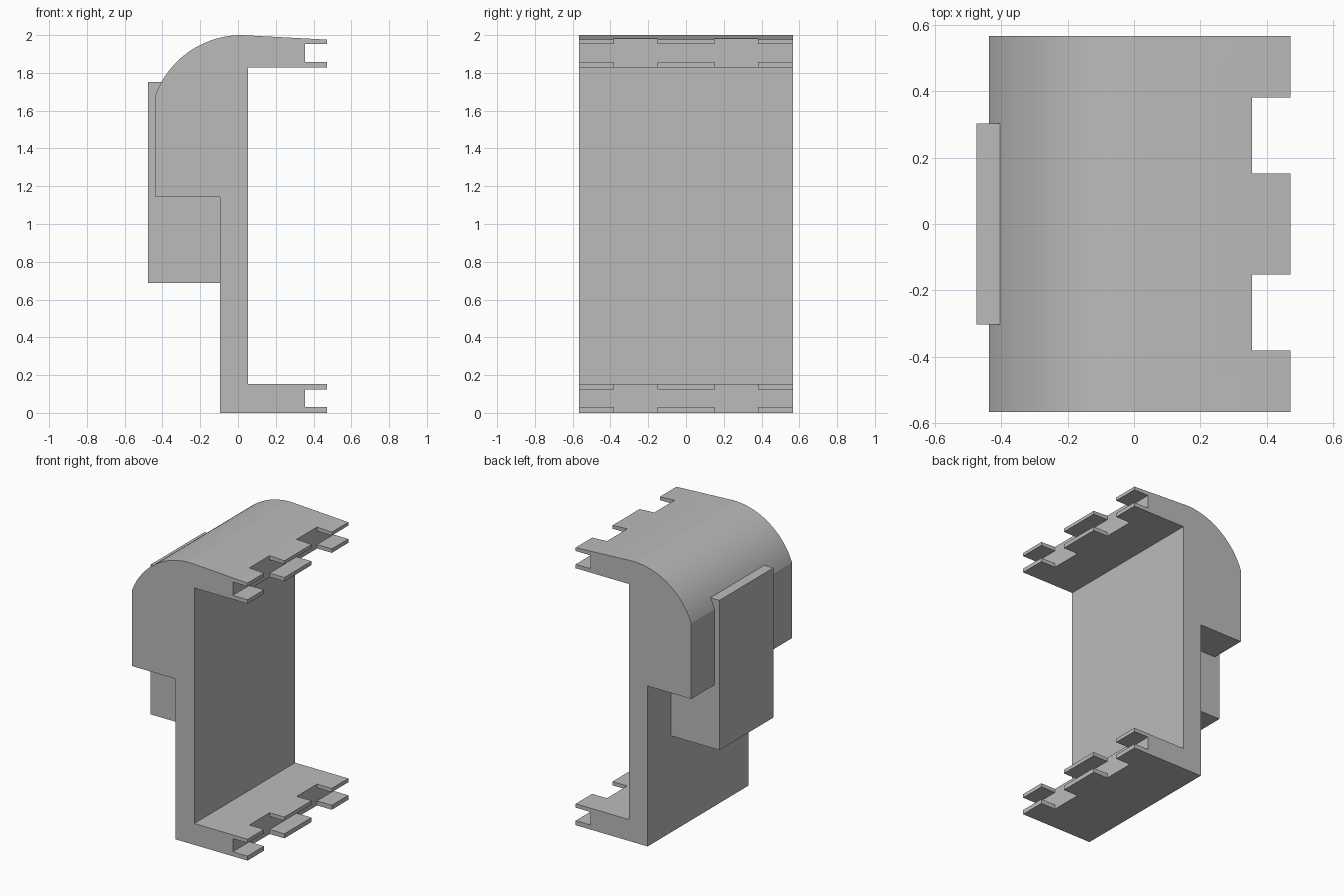
import bpy, bmesh, math

old = bpy.data.objects.get("Cube")
if old:
    bpy.data.objects.remove(old, do_unlink=True)

grey = bpy.data.materials.new("plain grey")
grey.use_nodes = True
grey.diffuse_color = (0.5, 0.5, 0.5, 1)
grey.node_tree.nodes["Principled BSDF"].inputs["Base Color"].default_value = (0.5, 0.5, 0.5, 1)


def extrude(name, profile, y0, y1):
    """Extrude an x-z outline along y into a closed solid."""
    bm = bmesh.new()
    face = bm.faces.new([bm.verts.new((x, y0, z)) for x, z in profile])
    ext = bmesh.ops.extrude_face_region(bm, geom=[face])
    verts = [v for v in ext["geom"] if isinstance(v, bmesh.types.BMVert)]
    bmesh.ops.translate(bm, verts=verts, vec=(0, y1 - y0, 0))
    bmesh.ops.recalc_face_normals(bm, faces=bm.faces)
    mesh = bpy.data.meshes.new(name)
    bm.to_mesh(mesh)
    bm.free()
    mesh.materials.append(grey)
    obj = bpy.data.objects.new(name, mesh)
    bpy.context.collection.objects.link(obj)
    return obj


def box(name, x0, x1, y0, y1, z0, z1):
    return extrude(name, [(x0, z0), (x1, z0), (x1, z1), (x0, z1)], y0, y1)


def smooth(obj):
    bpy.ops.object.select_all(action="DESELECT")
    obj.select_set(True)
    bpy.context.view_layer.objects.active = obj
    bpy.ops.object.shade_smooth_by_angle(angle=math.radians(20))


HALF = 0.567      # half width of the housing
TIP, SLOT = 0.472, 0.356
WALL, BACK, HOOD = 0.053, -0.095, -0.438

# Rounded hood: arc from the rear edge up to the crown
radius, cx = 0.488, 0.02
sweep = math.asin((cx - HOOD) / radius)
arc = []
for i in range(25):
    a = sweep * (1 - i / 24)
    arc.append((cx - radius * math.sin(a), 2 - radius + radius * math.cos(a)))

# Housing: back wall, forked top and bottom flanges, hood
profile = [(BACK, 0), (TIP, 0), (TIP, 0.032), (SLOT, 0.032), (SLOT, 0.125),
           (TIP, 0.125), (TIP, 0.152), (WALL, 0.152), (WALL, 1.829),
           (TIP, 1.829), (TIP, 1.857), (SLOT, 1.857), (SLOT, 1.952),
           (TIP, 1.952), (TIP, 1.976)] + arc[::-1] + [(HOOD, 1.142), (BACK, 1.142)]
housing = extrude("housing", profile, -HALF, HALF)

# Gaps between the flange tabs
for side in (-1, 1):
    y0, y1 = sorted((side * 0.152, side * 0.381))
    cutter = box("tab_gap_cutter", SLOT, 0.6, y0, y1, -0.1, 2.1)
    cutter.hide_render = True
    mod = housing.modifiers.new("tab_gap", "BOOLEAN")
    mod.operation = "DIFFERENCE"
    mod.solver = "EXACT"
    mod.object = cutter
    bpy.context.view_layer.objects.active = housing
    bpy.ops.object.modifier_apply(modifier=mod.name)
    bpy.data.objects.remove(cutter, do_unlink=True)
smooth(housing)

# Raised block on the rear
box("rear_block", -0.476, BACK + 0.01, -0.303, 0.303, 0.687, 1.753)
